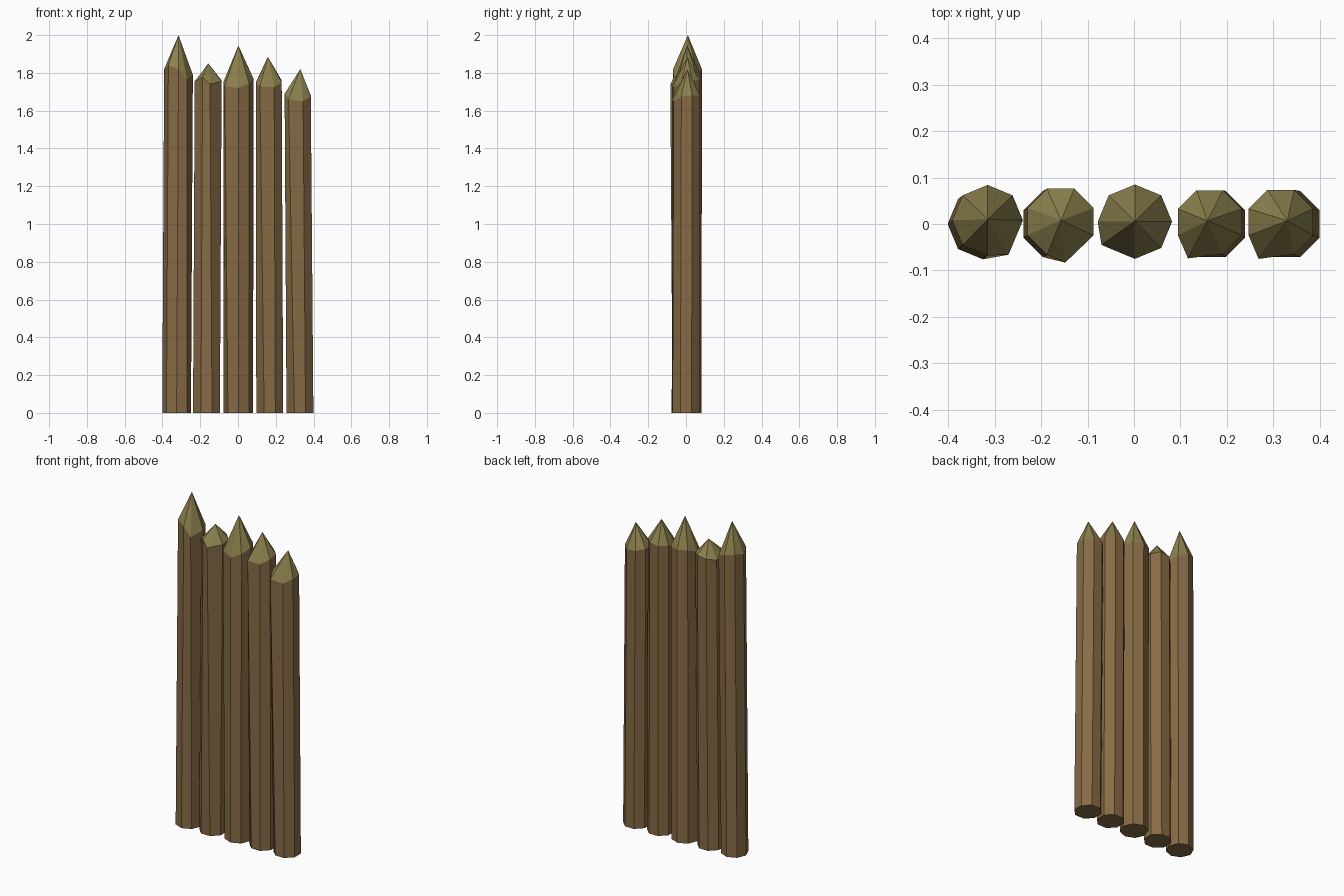
import bpy, bmesh
from math import sin, cos, pi, radians

if "Cube" in bpy.data.objects:
    bpy.data.objects.remove(bpy.data.objects["Cube"])


def material(name, rgb):
    m = bpy.data.materials.new(name)
    m.diffuse_color = (*rgb, 1)
    m.use_nodes = True
    m.node_tree.nodes["Principled BSDF"].inputs["Base Color"].default_value = m.diffuse_color
    return m


bark = material("bark", (0.24, 0.147, 0.06))
cut_wood = material("cut_wood", (0.26, 0.216, 0.075))


def stake(name, base, top, phase, apex, heights, bump):
    """Eight-sided leaning post with an uneven hewn point.
    base / top: (x, y, radius); bump: (index, x, y) of the ring corner that sticks out."""
    bm = bmesh.new()
    angles = [radians(phase) + i * pi / 4 for i in range(8)]

    def ring(c, zs):
        return [[c[0] + c[2] * cos(a), c[1] + c[2] * sin(a), z] for a, z in zip(angles, zs)]

    upper_co = ring(top, heights)
    upper_co[bump[0]][:2] = bump[1:]
    lower = [bm.verts.new(p) for p in ring(base, [0] * 8)]
    upper = [bm.verts.new(p) for p in upper_co]
    tip = bm.verts.new(apex)
    bm.faces.new(lower[::-1])
    for i in range(8):
        j = (i + 1) % 8
        bm.faces.new((lower[i], lower[j], upper[j], upper[i]))
        bm.faces.new((upper[i], upper[j], tip)).material_index = 1
    mesh = bpy.data.meshes.new(name)
    bm.to_mesh(mesh)
    bm.free()
    mesh.materials.append(bark)
    mesh.materials.append(cut_wood)
    bpy.context.collection.objects.link(bpy.data.objects.new(name, mesh))


# Row of five stakes, left to right
stake("stake_1", (-0.325, 0, 0.076), (-0.315, 0.008, 0.076), 0, (-0.315, 0.01, 2.0),
      (1.79, 1.80, 1.82, 1.83, 1.82, 1.84, 1.82, 1.765), (7, -0.27, -0.066))
stake("stake_2", (-0.167, 0, 0.077), (-0.158, 0.005, 0.077), 22.5, (-0.157, 0.008, 1.85),
      (1.76, 1.77, 1.76, 1.75, 1.755, 1.775, 1.74, 1.755), (6, -0.148, -0.083))
stake("stake_3", (0.002, 0.003, 0.078), (0.002, 0.005, 0.08), 0, (0.002, 0.006, 1.945),
      (1.77, 1.77, 1.77, 1.77, 1.75, 1.73, 1.72, 1.745), (5, -0.07, -0.045))
stake("stake_4", (0.168, 0, 0.077), (0.163, 0.004, 0.074), 22.5, (0.158, 0.007, 1.885),
      (1.76, 1.76, 1.75, 1.75, 1.745, 1.73, 1.725, 1.75), (5, 0.116, -0.074))
stake("stake_5", (0.328, 0, 0.077), (0.316, 0.004, 0.075), 22.5, (0.33, 0.007, 1.82),
      (1.68, 1.68, 1.68, 1.69, 1.69, 1.66, 1.65, 1.675), (5, 0.268, -0.075))
